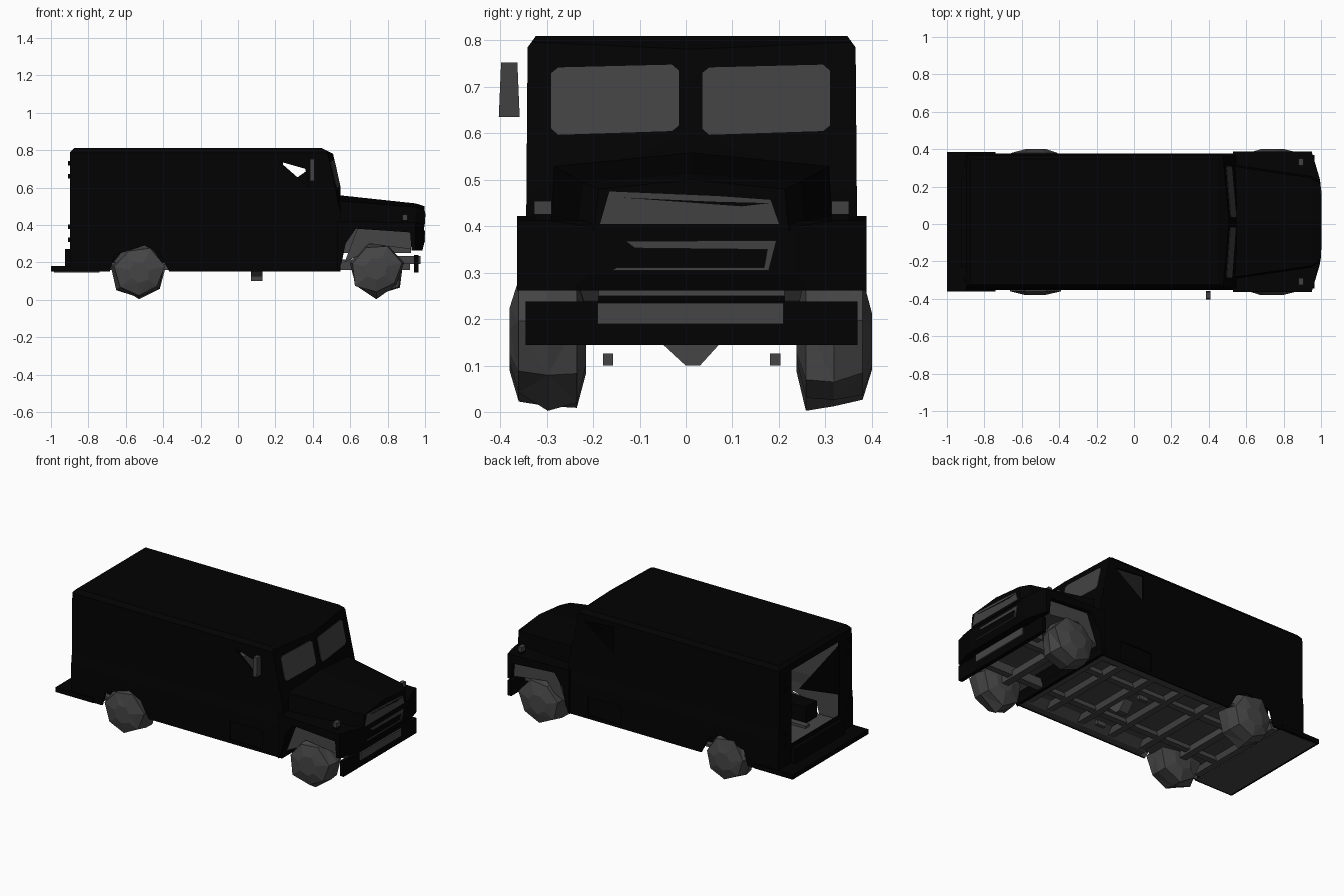
import bpy, bmesh, math, random
from mathutils import Vector

if "Cube" in bpy.data.objects:
    bpy.data.objects.remove(bpy.data.objects["Cube"])

random.seed(4)
YC = 0.012  # centre line of the vehicle


def material(name, v):
    m = bpy.data.materials.new(name)
    m.diffuse_color = (v, v, v, 1)
    m.use_nodes = True
    m.node_tree.nodes["Principled BSDF"].inputs["Base Color"].default_value = m.diffuse_color
    return m


BLACK = material("black paint", 0.0006)
GLASS = material("grey glass", 0.053)
RUBBER = material("grey rubber", 0.06)
METAL = material("grey underbody", 0.06)


def finish(name, bm, mat):
    bmesh.ops.recalc_face_normals(bm, faces=bm.faces)
    me = bpy.data.meshes.new(name)
    bm.to_mesh(me)
    bm.free()
    me.materials.append(mat)
    ob = bpy.data.objects.new(name, me)
    bpy.context.collection.objects.link(ob)
    return ob


def loft(name, rings, mat, cuts=()):
    """Skin closed rings of equal size, cap the ends, then trim by planes."""
    bm = bmesh.new()
    vs = [[bm.verts.new(p) for p in r] for r in rings]
    n = len(rings[0])
    for a, b in zip(vs, vs[1:]):
        for i in range(n):
            j = (i + 1) % n
            bm.faces.new((a[i], a[j], b[j], b[i]))
    bm.faces.new(vs[0])
    bm.faces.new(vs[-1])
    for co, no in cuts:
        bmesh.ops.bisect_plane(bm, geom=bm.verts[:] + bm.edges[:] + bm.faces[:],
                               plane_co=co, plane_no=no, clear_outer=True)
        bmesh.ops.holes_fill(bm, edges=[e for e in bm.edges if e.is_boundary])
    return finish(name, bm, mat)


def along_y(name, pts, y0, y1, mat, cuts=()):
    return loft(name, [[(x, y, z) for x, z in pts] for y in (y0, y1)], mat, cuts)


def box(name, x0, x1, y0, y1, z0, z1, mat):
    return along_y(name, [(x0, z0), (x1, z0), (x1, z1), (x0, z1)], y0, y1, mat)


def cut(ob, cutter):
    mod = ob.modifiers.new("cut", 'BOOLEAN')
    mod.operation, mod.solver, mod.object = 'DIFFERENCE', 'EXACT', cutter
    bpy.context.view_layer.objects.active = ob
    bpy.ops.object.modifier_apply(modifier=mod.name)
    bpy.data.objects.remove(cutter)


# Van body: cross-section along x, trimmed by the V-shaped windshield and roof edges
def body_solid(name, t, z0):
    half = [(0.364 - t, z0), (0.364 - t, 0.35), (0.356 - t, 0.42),
            (0.353 - t, 0.785 - t), (0.335 - t, 0.81 - t)]
    sec = half + [(-y, z) for y, z in reversed(half)]
    rings = [[(x, YC + y, z) for y, z in sec] for x in (-0.897 + t, 0.548 - t)]
    return loft(name, rings, BLACK, [
        ((0.504 - t, YC, 0.80), (0.25, 0.02, 0.055)),
        ((0.504 - t, YC, 0.80), (0.25, -0.02, 0.055)),
        ((0.45 - t, 0, 0.81 - t), (0.02, 0, 0.04)),
        ((-0.897 + t, 0, 0.79 - t), (-1, 0, 1))])


body = body_solid("van_body", 0, 0.15)
cut(body, body_solid("inside_cutter", 0.01, 0.05))
# Rear wheel arches, step openings, rear opening, door windows
cut(body, along_y("arch_cutter", [(-0.70, 0.1), (-0.66, 0.24), (-0.5, 0.29),
                                  (-0.42, 0.25), (-0.34, 0.1)], -1, 1, BLACK))
cut(body, box("step_cutter", 0.19, 0.41, -1, 1, 0.17, 0.285, BLACK))
cut(body, box("rear_cutter", -1.1, -0.8, -0.22, 0.25, 0.29, 0.75, BLACK))
cut(body, along_y("window_cutter", [(0.22, 0.74), (0.36, 0.70), (0.38, 0.60)],
                  -1, 0, BLACK))
cut(body, along_y("window_cutter", [(0.24, 0.76), (0.44, 0.74), (0.24, 0.60)],
                  0.1, 1, BLACK))
# Grey lining on the inner roof and inner right wall
body.data.materials.append(METAL)
for p in body.data.polygons:
    c, n = p.center, p.normal
    if (n.z < -0.5 and c.z > 0.77) or (n.y > 0.5 and c.y < YC - 0.3 and p.area > 0.02):
        p.material_index = 1

# Broken rear door panel and its hinges
loft("rear_door_panel", [[(x, -0.22, 0.72), (x, 0.16, 0.6), (x, -0.22, 0.42)]
                         for x in (-0.895, -0.887)], BLACK)
for s in (-1, 1):
    for z in (0.32, 0.39, 0.66, 0.73):
        box("rear_hinge", -0.91, -0.895, YC + s * 0.31 - 0.012,
            YC + s * 0.31 + 0.012, z - 0.012, z + 0.012, BLACK)
    ys = sorted((YC + s * 0.356, YC + s * 0.33))
    box("step_well", 0.18, 0.42, *ys, 0.16, 0.295, BLACK)
    ys = sorted((YC + s * 0.31, YC + s * 0.2))
    box("wheel_well", -0.69, -0.36, *ys, 0.195, 0.298, BLACK)
    # Cab seats
    y = YC + s * 0.17
    along_y("seat", [(0.1, 0.2), (0.34, 0.2), (0.34, 0.38), (0.19, 0.38),
                     (0.15, 0.6), (0.1, 0.6)], y - 0.1, y + 0.1, METAL)

# Windshield panes lying on the sloped front
for y0, y1 in ((-0.29, -0.015), (0.035, 0.31)):
    c = 0.015
    out = [(y0 + c, 0.597), (y1 - c, 0.605), (y1, 0.617), (y1, 0.735),
           (y1 - c, 0.748), (y0 + c, 0.742), (y0, 0.73), (y0, 0.61)]
    loft("windshield_pane", [[(0.504 + (0.8 - z) * 0.22 - 0.08 * abs(y - YC) + d, y, z)
                              for y, z in out] for d in (-0.006, 0.003)], GLASS)

# Side mirror
loft("side_mirror", [[(x, -0.403, 0.635), (x, -0.358, 0.635),
                      (x, -0.363, 0.753), (x, -0.398, 0.753)]
                     for x in (0.385, 0.41)], GLASS)

# Hood, narrowing to the nose
rings = []
for x, w, zs, zc in ((0.53, 0.297, 0.53, 0.56), (0.95, 0.235, 0.495, 0.515),
                     (0.998, 0.2, 0.48, 0.50)):
    rings.append([(x, YC + y, z) for y, z in
                  ((-w - 0.01, 0.39), (w + 0.01, 0.39), (w, zs), (0, zc), (-w, zs))])
loft("hood", rings, BLACK)

# Fenders and nose in one profile, front corners trimmed
along_y("fenders", [(0.53, 0.15), (0.555, 0.2), (0.575, 0.3), (0.63, 0.38),
                    (0.78, 0.37), (0.92, 0.36), (0.928, 0.262), (0.985, 0.262),
                    (0.995, 0.30), (0.995, 0.40), (0.97, 0.412), (0.53, 0.422)],
        YC - 0.376, YC + 0.376, BLACK,
        [((0.95, YC + s * 0.376, 0), (0.17, s * 0.05, 0)) for s in (-1, 1)])

# Grille strips, plates on the nose
for name, pts in (
        ("upper_grille", [(-0.185, 0.405), (0.2, 0.405), (0.182, 0.457), (0.07, 0.465),
                          (-0.165, 0.475)]),
        ("lower_grille", [(-0.16, 0.305), (0.178, 0.305), (0.195, 0.37),
                          (-0.13, 0.368), (-0.11, 0.353), (0.175, 0.35), (0.168, 0.311),
                          (-0.15, 0.311)])):
    loft(name, [[(x, y, z) for y, z in pts] for x in (0.994, 1.0)], GLASS)
loft("grille_slat", [[(x, -0.14, 0.462), (x, 0.12, 0.443), (x, 0.18, 0.45),
                      (x, 0.06, 0.453)] for x in (0.995, 1.0)], BLACK).location.x = 0.0015

# Marker lamps, bumper and bumper plate
for s in (-1, 1):
    y = YC + s * 0.32
    box("marker_lamp", 0.88, 0.905, y - 0.019, y + 0.019, 0.40, 0.427, BLACK)
    box("marker_lens", 0.88, 0.905, y - 0.019, y + 0.019, 0.427, 0.455, GLASS)
    box("bumper_bracket", 0.85, 0.945, YC + s * 0.2 - 0.02, YC + s * 0.2 + 0.02,
        0.19, 0.235, METAL)
box("front_bumper", 0.94, 0.965, YC - 0.357, YC + 0.357, 0.145, 0.238, BLACK)
box("bumper_plate", 0.962, 0.975, -0.19, 0.21, 0.19, 0.235, METAL)

# Rear step with grey underside
box("rear_step", -1.0, -0.74, YC - 0.372, YC + 0.372, 0.152, 0.18, BLACK)
box("rear_step_underside", -0.985, -0.74, YC - 0.36, YC + 0.36, 0.147, 0.153, METAL)
box("rear_sill", -0.925, -0.89, YC - 0.24, YC + 0.24, 0.17, 0.27, BLACK)

# Underbody: floor, rails, cross members, engine bay
box("floor", -0.885, 0.53, YC - 0.345, YC + 0.345, 0.185, 0.2, METAL)
for y in (-0.16, 0.16):
    box("frame_rail", -0.73, 0.92, YC + y - 0.02, YC + y + 0.02, 0.16, 0.215, METAL)
for s in (-1, 1):
    # Sloped sills along the edges
    loft("sill_rail", [[(x, YC + s * y, z) for y, z in
                        ((0.353, 0.152), (0.31, 0.152), (0.25, 0.19), (0.353, 0.19))]
                       for x in (-0.33, 0.53)], METAL)
for x in (-0.72, -0.3, -0.08, 0.14, 0.36, 0.51):
    along_y("cross_member", [(x - 0.035, 0.19), (x - 0.02, 0.155), (x + 0.02, 0.155),
                             (x + 0.035, 0.19)], YC - 0.33, YC + 0.33, METAL)
box("engine_block", 0.56, 0.925, YC - 0.2, YC + 0.2, 0.25, 0.39, METAL)
for s in (-1, 1):
    ys = sorted((YC + s * 0.35, YC + s * 0.2))
    along_y("fender_liner", [(0.57, 0.2), (0.65, 0.24), (0.7, 0.30), (0.925, 0.27),
                             (0.927, 0.36), (0.78, 0.38), (0.64, 0.385)], *ys, METAL)
    y = YC + s * 0.18
    box("hanger", 0.07, 0.13, y - 0.011, y + 0.011, 0.10, 0.126, METAL)
loft("transmission", [[(x, -0.06, 0.155), (x, 0.0, 0.10), (x, 0.03, 0.10),
                       (x, 0.08, 0.155)] for x in (0.07, 0.13)], METAL)
for x in (-0.53, 0.74):
    box("axle", x - 0.022, x + 0.022, YC - 0.25, YC + 0.25, 0.147, 0.19, METAL)


# Rough faceted wheels
def wheel(name, x, z, r, y0, y1):
    rings = []
    for y, k in ((y0, 0.4), (y0 + 0.02, 0.93), ((y0 + y1) / 2, 1.0),
                 (y1 - 0.02, 0.93), (y1, 0.4)):
        ring = []
        for i in range(7):
            a = math.tau * (i + 0.25) / 7
            q = r * k * random.uniform(0.84, 1.06)
            ring.append((x + q * math.cos(a), y, max(z + q * math.sin(a), 0.003)))
        rings.append(ring)
    ob = loft(name, rings, RUBBER)
    bm = bmesh.new()
    bm.from_mesh(ob.data)
    bmesh.ops.triangulate(bm, faces=bm.faces)
    bm.to_mesh(ob.data)
    bm.free()


for y0, y1 in ((-0.38, -0.215), (0.238, 0.40)):
    wheel("rear_wheel", -0.53, 0.147, 0.152, y0, y1)
    wheel("front_wheel", 0.74, 0.165, 0.155, y0, y1)
